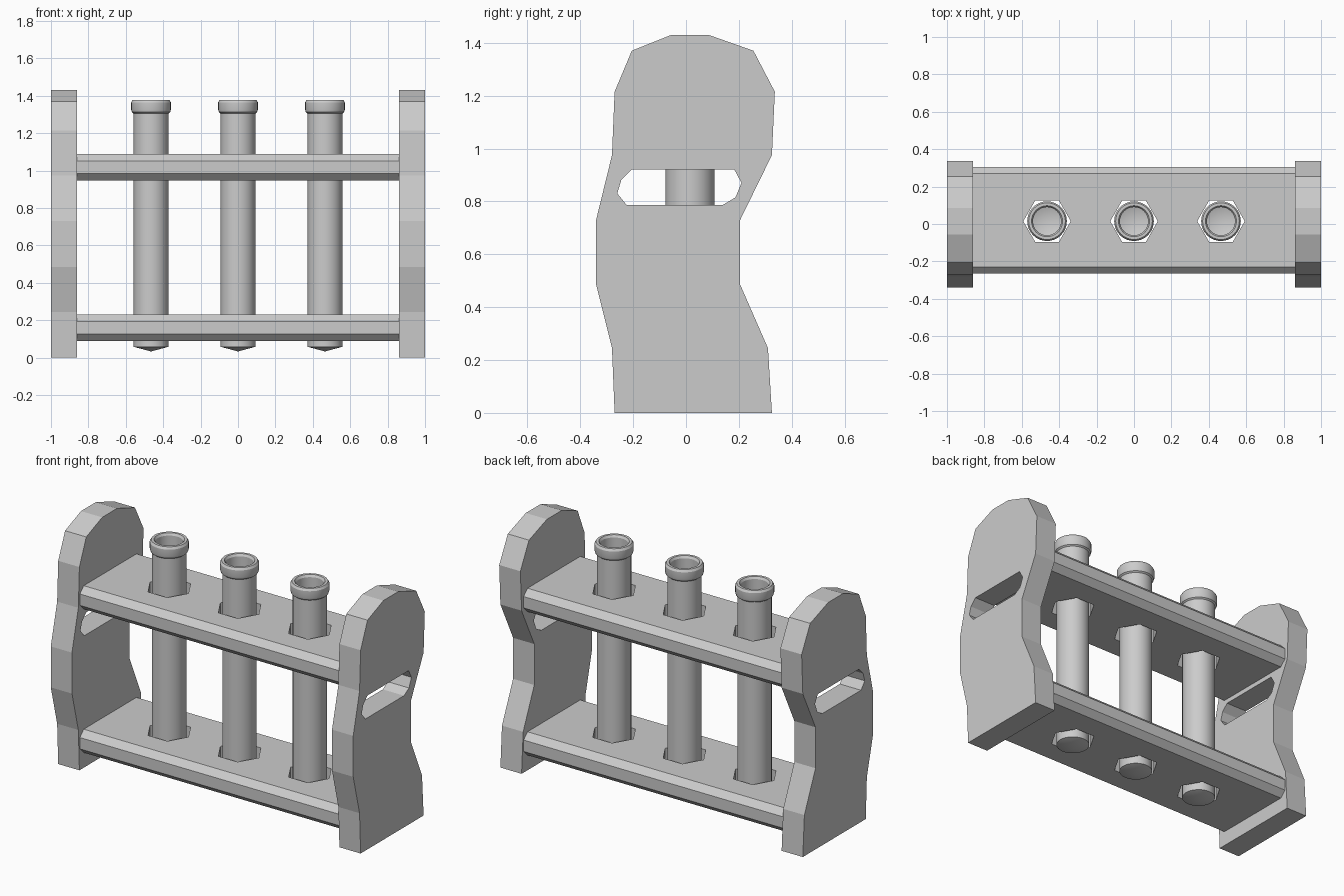
import bpy, bmesh
from math import cos, sin, pi, radians

if "Cube" in bpy.data.objects:
    bpy.data.objects.remove(bpy.data.objects["Cube"])

TUBE_X = (-0.465, 0.0, 0.465)
TUBE_Y = 0.015


def make(name, bm):
    bmesh.ops.recalc_face_normals(bm, faces=bm.faces)
    me = bpy.data.meshes.new(name)
    bm.to_mesh(me)
    bm.free()
    ob = bpy.data.objects.new(name, me)
    bpy.context.collection.objects.link(ob)
    return ob


def add_prism(bm, pts, direction):
    """Closed solid: a 3D outline pushed along a direction."""
    a = [bm.verts.new(p) for p in pts]
    b = [bm.verts.new([p[i] + direction[i] for i in range(3)]) for p in pts]
    bm.faces.new(a)
    bm.faces.new(b)
    for i in range(len(a)):
        j = (i + 1) % len(a)
        bm.faces.new((a[i], a[j], b[j], b[i]))


def x_prism(name, profile, x0, x1):
    bm = bmesh.new()
    add_prism(bm, [(x0, y, z) for y, z in profile], (x1 - x0, 0, 0))
    return make(name, bm)


def cut(ob, cutter):
    mod = ob.modifiers.new("cut", 'BOOLEAN')
    mod.operation = 'DIFFERENCE'
    mod.solver = 'EXACT'
    mod.object = cutter
    bpy.context.view_layer.objects.active = ob
    bpy.ops.object.modifier_apply(modifier=mod.name)


# Side panels with a hand slot
PANEL = [(-0.27, 0), (0.325, 0), (0.31, 0.245), (0.205, 0.485), (0.205, 0.73),
         (0.325, 0.975), (0.336, 1.215), (0.255, 1.37), (0.085, 1.43),
         (-0.055, 1.43), (-0.205, 1.37), (-0.27, 1.215), (-0.28, 0.975),
         (-0.34, 0.73), (-0.34, 0.485), (-0.28, 0.245)]
SLOT = [(-0.205, 0.92), (0.183, 0.92), (0.21, 0.87), (0.187, 0.815),
        (0.14, 0.787), (-0.225, 0.787), (-0.26, 0.83), (-0.245, 0.88)]
slot = x_prism("slot_cutter", SLOT, -1.2, 1.2)
slot.hide_render = True
for name, x0, x1 in (("left_panel", -1, -0.86), ("right_panel", 0.86, 1)):
    cut(x_prism(name, PANEL, x0, x1), slot)

# Shelves with chamfered edges and hexagonal holes
bm = bmesh.new()
for x in TUBE_X:
    add_prism(bm, [(x + 0.127 * cos(i * pi / 3), TUBE_Y + 0.127 * sin(i * pi / 3), -0.1)
                   for i in range(6)], (0, 0, 1.4))
holes = make("hole_cutter", bm)
holes.hide_render = True
for name, z in (("lower_shelf", 0.09), ("upper_shelf", 0.948)):
    y0, y1, h, c = -0.265, 0.305, 0.14, 0.036
    prof = [(y0 + c, z), (y1 - c, z), (y1, z + c), (y1, z + h - c),
            (y1 - c, z + h), (y0 + c, z + h), (y0, z + h - c), (y0, z + c)]
    cut(x_prism(name, prof, -0.86, 0.86), holes)
for helper in (slot, holes):
    bpy.data.objects.remove(helper)

# Test tubes: hollow lathed profile with a lipped rim
TUBE = [(0, 0.033), (0.093, 0.058), (0.093, 1.305), (0.102, 1.312), (0.106, 1.325),
        (0.106, 1.365), (0.098, 1.378), (0.083, 1.378), (0.075, 1.365),
        (0.075, 0.1), (0, 0.075)]
SIDES = 32
for n, x in enumerate(TUBE_X):
    bm = bmesh.new()
    rings = []
    for r, z in TUBE:
        count = SIDES if r else 1
        rings.append([bm.verts.new((x + r * cos(2 * pi * i / SIDES),
                                    TUBE_Y + r * sin(2 * pi * i / SIDES), z))
                      for i in range(count)])
    for a, b in zip(rings, rings[1:]):
        for i in range(SIDES):
            j = (i + 1) % SIDES
            quad = [a[i % len(a)], a[j % len(a)], b[j % len(b)], b[i % len(b)]]
            bm.faces.new(list(dict.fromkeys(quad)))
    tube = make(f"test_tube_{n + 1}", bm)
    bpy.ops.object.select_all(action='DESELECT')
    tube.select_set(True)
    bpy.context.view_layer.objects.active = tube
    bpy.ops.object.shade_smooth_by_angle(angle=radians(30))
